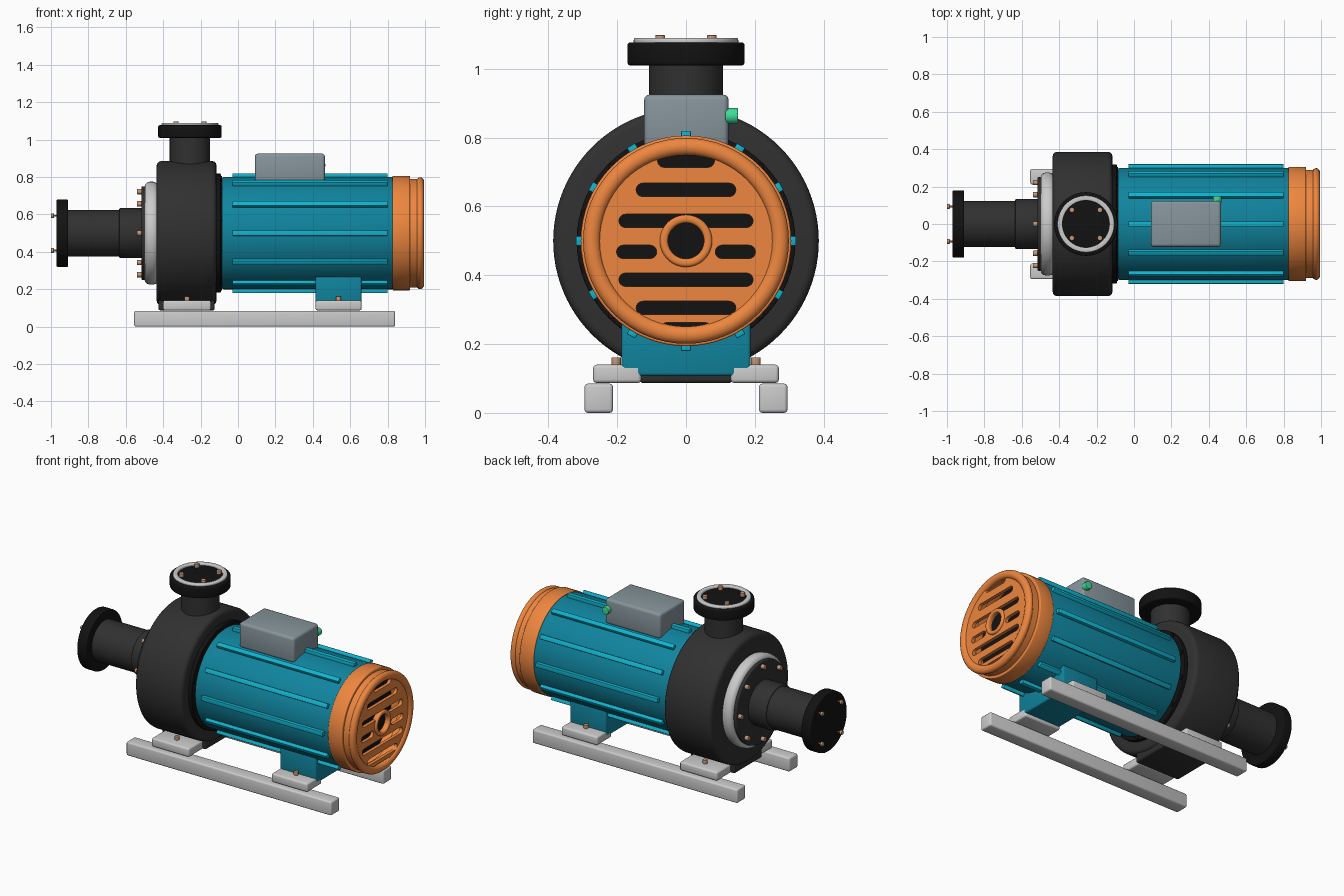
import bpy, bmesh
from math import pi, cos, sin, radians
from mathutils import Matrix, Vector

if "Cube" in bpy.data.objects:
    bpy.data.objects.remove(bpy.data.objects["Cube"])


def material(name, rgb):
    m = bpy.data.materials.new(name)
    m.diffuse_color = (*rgb, 1)
    m.use_nodes = True
    m.node_tree.nodes["Principled BSDF"].inputs["Base Color"].default_value = m.diffuse_color
    return m


TEAL = material("teal", (0.005, 0.23, 0.34))
FIN = material("bright_teal", (0.005, 0.45, 0.62))
ORANGE = material("orange", (0.85, 0.24, 0.05))
IRON = material("dark_iron", (0.03, 0.03, 0.03))
BLACK = material("black", (0.006, 0.006, 0.006))
BOX = material("slate_grey", (0.24, 0.30, 0.33))
BRASS = material("brass", (0.55, 0.31, 0.18))
GREEN = material("green", (0.05, 0.72, 0.32))

TURN = {'X': Matrix.Rotation(pi / 2, 4, 'Y'),
        'Y': Matrix.Rotation(-pi / 2, 4, 'X'),
        'Z': Matrix.Identity(4)}


def finish(name, bm, mat, bevel=0, segs=3):
    """Round the sharp edges, make the object and shade it."""
    bmesh.ops.recalc_face_normals(bm, faces=bm.faces[:])
    if bevel:
        sharp = [e for e in bm.edges if len(e.link_faces) == 2
                 and e.calc_face_angle() > radians(40)]
        bmesh.ops.bevel(bm, geom=sharp, offset=bevel, segments=segs,
                        profile=0.5, affect='EDGES', clamp_overlap=True)
    me = bpy.data.meshes.new(name)
    bm.to_mesh(me)
    bm.free()
    ob = bpy.data.objects.new(name, me)
    bpy.context.collection.objects.link(ob)
    if mat:
        me.materials.append(mat)
    smooth(ob)
    return ob


def smooth(ob):
    bpy.ops.object.select_all(action='DESELECT')
    ob.select_set(True)
    bpy.context.view_layer.objects.active = ob
    bpy.ops.object.shade_smooth_by_angle(angle=radians(35))


def lathe(name, profile, mat=None, axis='X', at=(0, 0, 0.5), bevel=0, n=64, closed=False):
    """Revolve (position along axis, radius) points."""
    bm = bmesh.new()
    vs = [bm.verts.new((r, 0, h)) for h, r in profile]
    pairs = list(zip(vs, vs[1:])) + ([(vs[-1], vs[0])] if closed else [])
    es = [bm.edges.new(p) for p in pairs]
    bmesh.ops.spin(bm, geom=vs + es, cent=(0, 0, 0), axis=(0, 0, 1),
                   angle=2 * pi, steps=n)
    bmesh.ops.remove_doubles(bm, verts=bm.verts[:], dist=1e-5)
    bm.transform(Matrix.Translation(at) @ TURN[axis])
    return finish(name, bm, mat, bevel)


def disc(name, a, b, r, mat=None, axis='X', at=(0, 0, 0.5), bevel=0, n=64):
    return lathe(name, [(a, 0), (a, r), (b, r), (b, 0)], mat, axis, at, bevel, n)


def ring(name, a, b, ri, ro, mat=None, axis='X', at=(0, 0, 0.5), bevel=0):
    return lathe(name, [(a, ri), (a, ro), (b, ro), (b, ri)], mat, axis, at, bevel, 64, True)


def box(name, x, y, z, mat=None, bevel=0.01):
    bm = bmesh.new()
    bmesh.ops.create_cube(bm, size=1)
    lo, hi = Vector((x[0], y[0], z[0])), Vector((x[1], y[1], z[1]))
    bm.transform(Matrix.Translation((lo + hi) / 2) @ Matrix.Diagonal((*(hi - lo), 1)))
    return finish(name, bm, mat, bevel)


# base rails, feet and foot bolts on both sides
for s, side in ((-1, "front"), (1, "back")):
    def span(a, b):
        return tuple(sorted((s * a, s * b)))
    box(f"rail_{side}", (-0.555, 0.84), span(0.212, 0.295), (0, 0.085))
    for part, x0, x1 in (("casing", -0.40, -0.145), ("motor", 0.415, 0.66)):
        box(f"{part}_foot_{side}", (x0, x1), span(0.13, 0.27), (0.087, 0.14))
        disc(f"{part}_foot_bolt_{side}", 0.135, 0.161, 0.014, BRASS, 'Z',
             ((x0 + x1) / 2, s * 0.203, 0), 0.002, 12)

# pump casing with pedestal and back plate
disc("pump_casing", -0.435, -0.115, 0.386, IRON, bevel=0.025, n=96)
box("casing_pedestal", (-0.425, -0.125), (-0.135, 0.135), (0.087, 0.3), IRON)
disc("casing_back_plate", -0.12, -0.092, 0.318, BLACK, bevel=0.004)
disc("motor_neck", -0.1, -0.08, 0.28, BLACK)
for i in range(12):
    a = i * pi / 6 + pi / 12
    disc("back_plate_bolt", -0.1, -0.086, 0.013, BLACK,
         at=(0, 0.303 * cos(a), 0.5 + 0.303 * sin(a)), n=12)

# suction cover and inlet pipe
ring("suction_cover_ring", -0.50, -0.425, 0.2, 0.275, bevel=0.028)
disc("suction_cover", -0.517, -0.43, 0.25, IRON, bevel=0.006)
disc("inlet_collar", -0.635, -0.5, 0.134, IRON, bevel=0.006)
disc("inlet_pipe", -0.92, -0.62, 0.124, IRON)
disc("inlet_flange", -0.97, -0.908, 0.18, BLACK, bevel=0.006)
for i in range(8):
    a = i * pi / 4
    disc("suction_cover_bolt", -0.54, -0.51, 0.014, BRASS,
         at=(0, 0.222 * cos(a), 0.5 + 0.222 * sin(a)), bevel=0.002, n=12)
for i in range(4):
    a = i * pi / 2 + pi / 4
    at = (0, 0.132 * cos(a), 0.5 + 0.132 * sin(a))
    disc("inlet_flange_bolt", -1.0, -0.985, 0.013, BRASS, at=at, bevel=0.002, n=12)
    disc("inlet_bolt_shank", -0.99, -0.965, 0.005, BRASS, at=at, n=8)

# outlet nozzle on top
top = (-0.257, 0, 0)
disc("outlet_pipe", 0.8, 1.02, 0.108, IRON, 'Z', top)
disc("outlet_flange", 1.01, 1.077, 0.17, BLACK, 'Z', top, 0.008)
ring("outlet_gasket", 1.07, 1.09, 0.125, 0.152, None, 'Z', top, 0.006)
for i in range(4):
    a = i * pi / 2 + pi / 4
    disc("outlet_flange_bolt", 1.075, 1.098, 0.014, BRASS, 'Z',
         (top[0] + 0.106 * cos(a), 0.106 * sin(a), 0), 0.002, 12)

# motor body, cooling fins and pedestal
disc("motor_body", -0.085, 0.83, 0.3, TEAL, bevel=0.008, n=96)
for i in range(12):
    bm = bmesh.new()
    bmesh.ops.create_cube(bm, size=1)
    bm.transform(Matrix.Translation((0, 0, 0.5)) @ Matrix.Rotation(i * pi / 6, 4, 'X')
                 @ Matrix.Translation((0.385, 0, 0.305))
                 @ Matrix.Diagonal((0.83, 0.028, 0.03, 1)))
    finish("cooling_fin", bm, FIN, 0.003, 2)
box("motor_pedestal", (0.415, 0.66), (-0.188, 0.188), (0.107, 0.27), TEAL)

# terminal box and cable gland
box("terminal_box", (0.09, 0.465), (-0.122, 0.124), (0.77, 0.925), BOX, 0.016)
disc("cable_gland", 0.115, 0.151, 0.023, GREEN, 'Y', (0.445, 0, 0.863), 0.003, 24)

# fan cover shell, rims and dark interior
ring("fan_cover", 0.825, 0.92, 0.275, 0.306, ORANGE, bevel=0.005)
ring("fan_cover_neck", 0.91, 0.975, 0.255, 0.29, ORANGE)
lathe("fan_cover_rim", [(0.974 + 0.021 * cos(t * pi / 8), 0.274 + 0.025 * sin(t * pi / 8))
                        for t in range(16)], ORANGE, closed=True)
disc("fan_interior", 0.82, 0.85, 0.28, BLACK)

# slotted grille: rounded slots and a centre hole are cut from a disc
grille = disc("fan_grille", 0.962, 0.982, 0.262, ORANGE, n=96)
slots = [(0.733, -0.083, 0.083), (0.648, -0.145, 0.145), (0.558, -0.195, 0.195),
         (0.468, -0.202, -0.085), (0.468, 0.085, 0.202), (0.387, -0.195, 0.195),
         (0.305, -0.145, 0.145), (0.243, -0.075, 0.075)]


def prism(bm, pts):
    f = bm.faces.new([bm.verts.new((0.93, y, z)) for y, z in pts])
    out = bmesh.ops.extrude_face_region(bm, geom=[f])
    bmesh.ops.translate(bm, vec=(0.08, 0, 0),
                        verts=[v for v in out["geom"] if isinstance(v, bmesh.types.BMVert)])


bm = bmesh.new()
h = 0.0195
for z, y0, y1 in slots:
    arc = [-pi / 2 + k * pi / 8 for k in range(9)]
    prism(bm, [(y1 - h + h * cos(a), z + h * sin(a)) for a in arc]
          + [(y0 + h - h * cos(a), z - h * sin(a)) for a in arc])
prism(bm, [(0.056 * cos(k * pi / 16), 0.5 + 0.056 * sin(k * pi / 16)) for k in range(32)])
cutter = finish("slot_cutter", bm, None)
cutter.hide_render = True
mod = grille.modifiers.new("slots", 'BOOLEAN')
mod.object, mod.operation, mod.solver = cutter, 'DIFFERENCE', 'EXACT'
mod.use_self = True
bpy.context.view_layer.update()
cut = bpy.data.meshes.new_from_object(grille.evaluated_get(bpy.context.evaluated_depsgraph_get()))
grille.modifiers.clear()
grille.data = cut
bpy.data.objects.remove(cutter)
smooth(grille)
ring("grille_hub", 0.958, 0.993, 0.052, 0.076, ORANGE, bevel=0.009)
